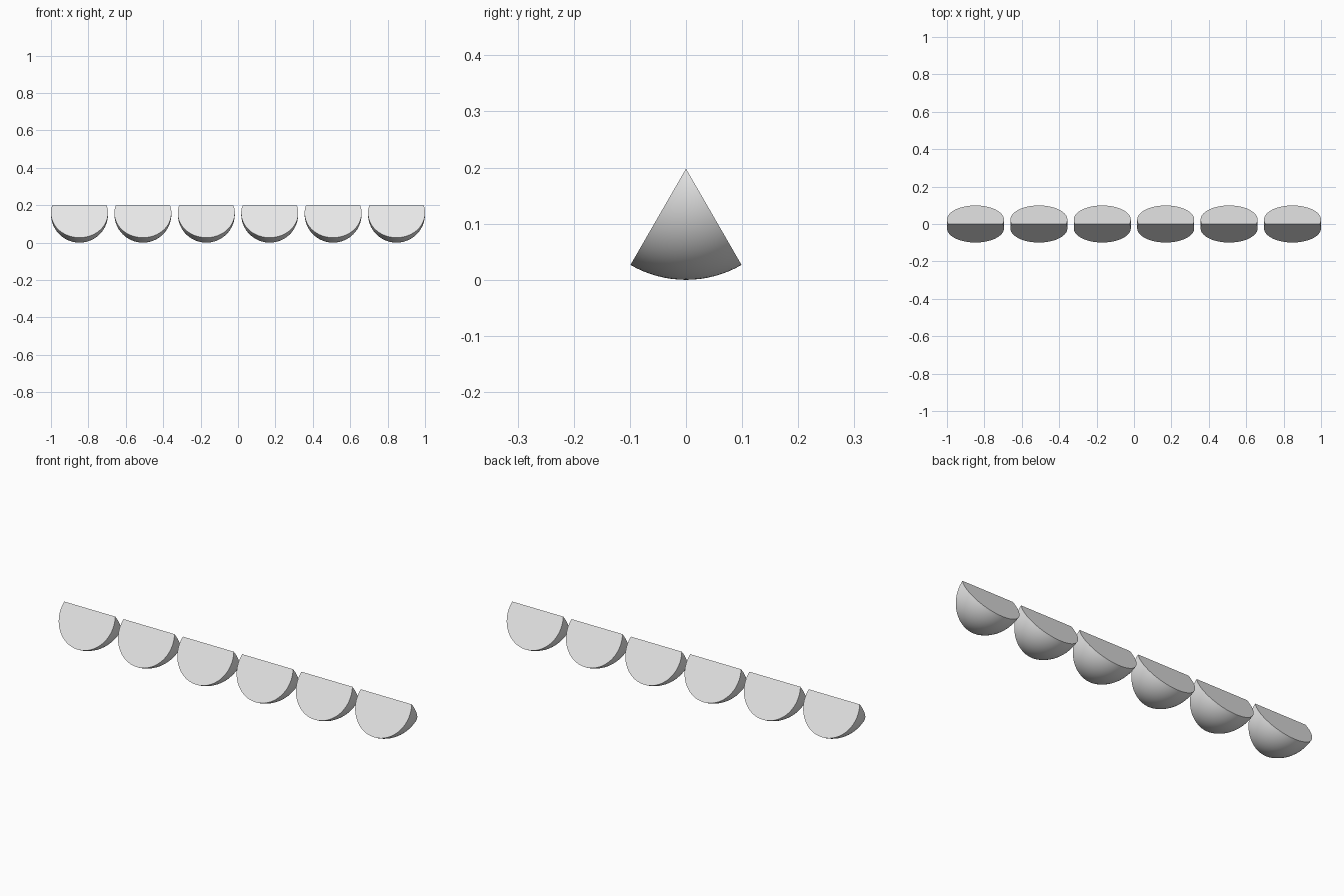
import bpy
import bmesh
from math import sin, cos, asin, pi, radians, sqrt

cube = bpy.data.objects.get("Cube")
if cube:
    bpy.data.objects.remove(cube, do_unlink=True)

COUNT, SPACING = 6, 0.339
RADIUS, HEIGHT = 0.1525, 0.198
SINK = HEIGHT - RADIUS           # arc centre below the straight top edge
HALF_ANGLE = radians(30)
ARC_STEPS, SWEEP_STEPS = 48, 16

grey = bpy.data.materials.new("light grey")
grey.use_nodes = True
grey.diffuse_color = (0.8, 0.8, 0.8, 1)
grey.node_tree.nodes["Principled BSDF"].inputs["Base Color"].default_value = (0.8, 0.8, 0.8, 1)


def wedge_mesh():
    """Round profile swept about its straight top edge, with flat cut sides."""
    bm = bmesh.new()
    half_edge = sqrt(RADIUS ** 2 - SINK ** 2)
    ends = [bm.verts.new((s * half_edge, 0, HEIGHT)) for s in (-1, 1)]
    start = -asin(SINK / RADIUS)
    rings = []
    for j in range(SWEEP_STEPS + 1):
        turn = HALF_ANGLE * (2 * j / SWEEP_STEPS - 1)
        ring = [ends[0]]
        for i in range(1, ARC_STEPS):
            a = start + (pi - 2 * start) * i / ARC_STEPS
            r = SINK + RADIUS * sin(a)
            ring.append(bm.verts.new((-RADIUS * cos(a), r * sin(turn), HEIGHT - r * cos(turn))))
        rings.append(ring + [ends[1]])
    # Curved rind
    for lower, upper in zip(rings, rings[1:]):
        for i in range(ARC_STEPS):
            corners = dict.fromkeys((lower[i], lower[i + 1], upper[i + 1], upper[i]))
            bm.faces.new(list(corners))
    # Flat cut sides
    bm.faces.new(rings[0])
    bm.faces.new(rings[-1])
    bmesh.ops.recalc_face_normals(bm, faces=bm.faces)
    mesh = bpy.data.meshes.new("wedge")
    bm.to_mesh(mesh)
    bm.free()
    mesh.materials.append(grey)
    return mesh


# Row of identical wedges sharing one mesh
mesh = wedge_mesh()
bpy.ops.object.select_all(action="DESELECT")
for k in range(COUNT):
    wedge = bpy.data.objects.new(f"wedge_{k + 1}", mesh)
    wedge.location.x = (k - (COUNT - 1) / 2) * SPACING
    bpy.context.collection.objects.link(wedge)

# Smooth rind, sharp cut edges
wedge.select_set(True)
bpy.context.view_layer.objects.active = wedge
bpy.ops.object.shade_smooth_by_angle(angle=radians(35))
